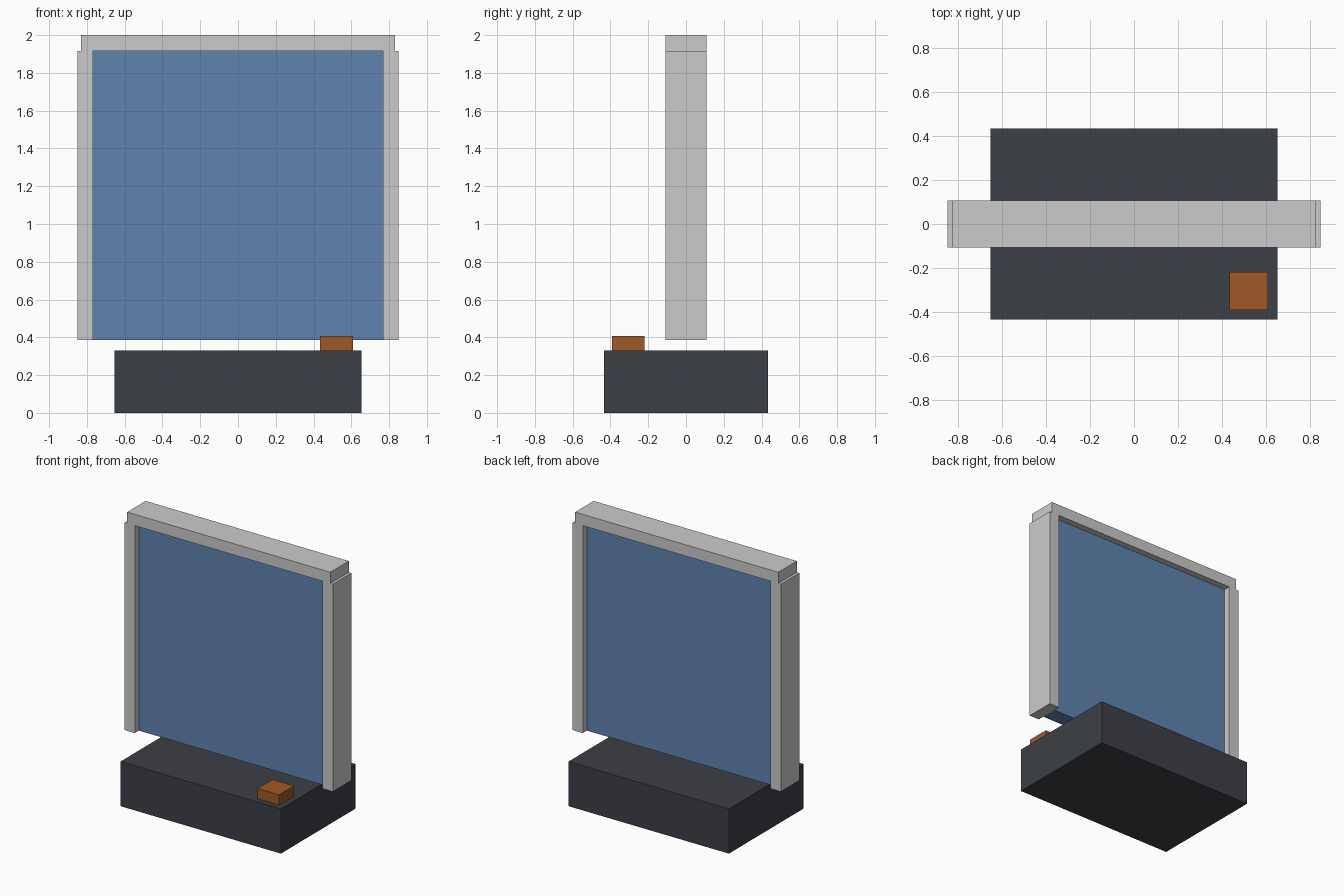
import bpy

if "Cube" in bpy.data.objects:
    bpy.data.objects.remove(bpy.data.objects["Cube"])


def material(name, rgb):
    mat = bpy.data.materials.new(name)
    mat.diffuse_color = (*rgb, 1)
    mat.use_nodes = True
    mat.node_tree.nodes["Principled BSDF"].inputs["Base Color"].default_value = mat.diffuse_color
    return mat


def box(name, x, y, z, mat=None):
    """Flat-sided box from (min, max) ranges on each axis."""
    ranges = (x, y, z)
    bpy.ops.mesh.primitive_cube_add(size=1, location=[(a + b) / 2 for a, b in ranges])
    obj = bpy.context.object
    obj.name = obj.data.name = name
    obj.scale = [b - a for a, b in ranges]
    bpy.ops.object.transform_apply(location=False, rotation=False, scale=True)
    if mat:
        obj.data.materials.append(mat)
    return obj


dark = material("dark_casing", (0.045, 0.05, 0.061))
blue = material("blue_panel", (0.112, 0.231, 0.434))
orange = material("orange_button", (0.35, 0.098, 0.019))

DEPTH = (-0.108, 0.108)
LOW, HIGH = 0.385, 1.917

# Base block with its button on the front right corner
box("base", (-0.655, 0.655), (-0.435, 0.435), (0, 0.33), dark)
box("button", (0.435, 0.61), (-0.392, -0.219), (0.33, 0.406), orange)

# Floating frame: two posts and a slightly narrower top bar
box("left_post", (-0.85, -0.768), DEPTH, (LOW, HIGH))
box("right_post", (0.768, 0.85), DEPTH, (LOW, HIGH))
box("top_bar", (-0.83, 0.83), DEPTH, (HIGH, 2.0))

# Panel recessed equally from both faces of the frame
box("panel", (-0.768, 0.768), (-0.06, 0.06), (LOW, HIGH), blue)
